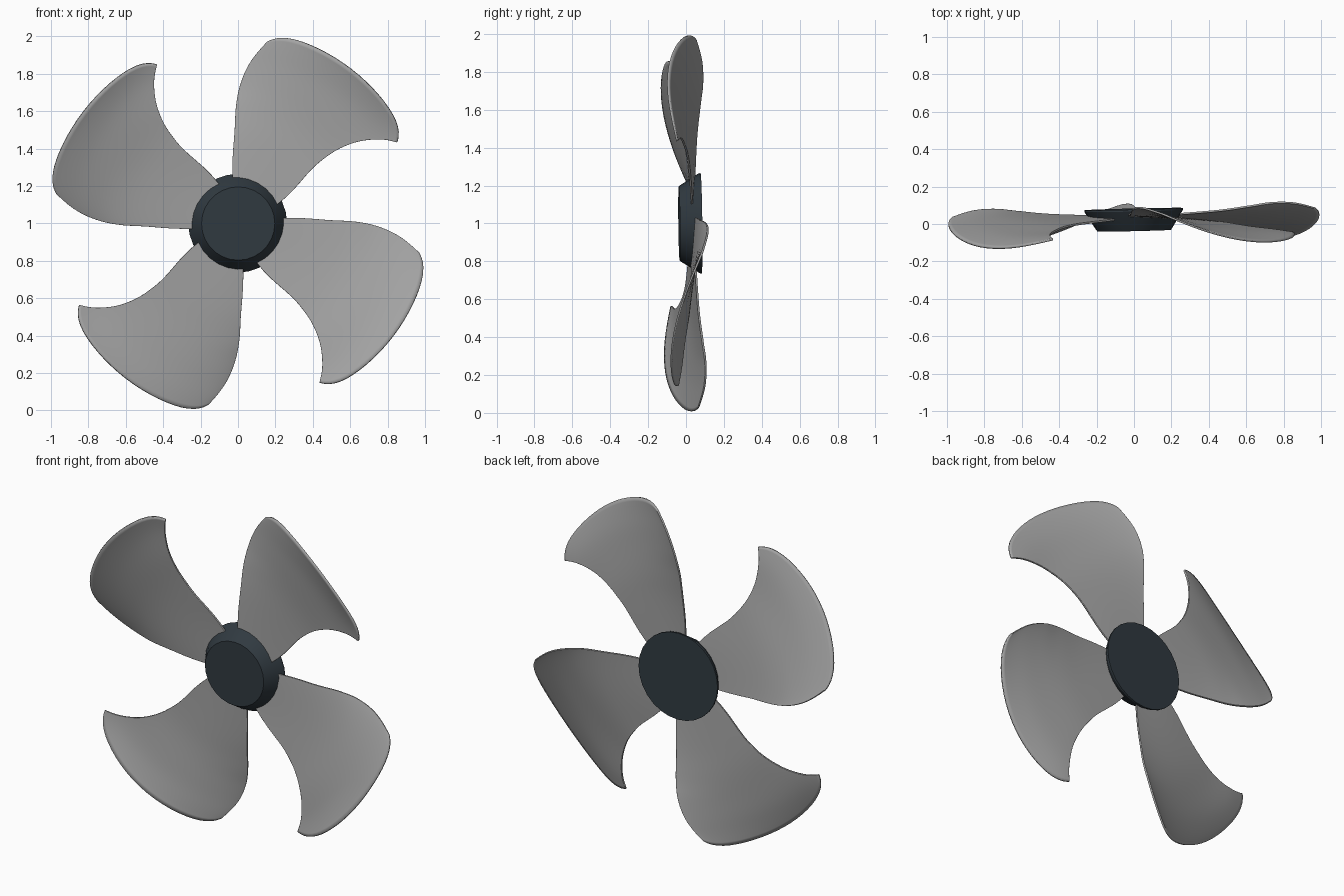
import bpy, bmesh, math
from mathutils import Matrix, Vector

cube = bpy.data.objects.get("Cube")
if cube:
    bpy.data.objects.remove(cube)


def material(name, rgb):
    m = bpy.data.materials.new(name)
    m.use_nodes = True
    m.diffuse_color = (*rgb, 1)
    m.node_tree.nodes["Principled BSDF"].inputs["Base Color"].default_value = (*rgb, 1)
    return m


blade_grey = material("blade grey", (0.37, 0.37, 0.37))
hub_slate = material("hub dark slate", (0.03, 0.042, 0.052))

# The whole rotor leans very slightly on its axle
LEAN = (Matrix.Translation((0, 0, 1)) @ Matrix.Rotation(0.024, 4, 'Z')
        @ Matrix.Rotation(0.012, 4, 'X'))


def finish(name, bm, mat, angle):
    bmesh.ops.recalc_face_normals(bm, faces=bm.faces)
    me = bpy.data.meshes.new(name)
    bm.to_mesh(me)
    bm.free()
    me.materials.append(mat)
    ob = bpy.data.objects.new(name, me)
    bpy.context.collection.objects.link(ob)
    bpy.ops.object.select_all(action='DESELECT')
    ob.select_set(True)
    bpy.context.view_layer.objects.active = ob
    bpy.ops.object.shade_smooth_by_angle(angle=math.radians(angle))
    return ob


def spline(points, t):
    """Catmull-Rom point at t (0..1) along a list of tuples."""
    p = [Vector(q) for q in points]
    n = len(p) - 1
    i = min(int(t * n), n - 1)
    u = t * n - i
    a, b, c, d = p[max(i - 1, 0)], p[i], p[i + 1], p[min(i + 2, n)]
    return 0.5 * (2 * b + (c - a) * u + (2 * a - 5 * b + 4 * c - d) * u**2
                  + (3 * b - a - 3 * c + d) * u**3)


# Blade edges as (radius, angle in degrees, depth), from root to tip
LEADING = [(0.19, 98, 0.045), (0.45, 92.5, 0.06), (0.62, 90.8, 0.08),
           (0.74, 88.8, 0.095), (0.86, 85.5, 0.09), (0.982, 80.7, 0.06)]
TRAILING = [(0.2, 24, 0.03), (0.44, 35, 0.015), (0.6, 37, 0),
            (0.75, 35, -0.025), (0.88, 30.8, -0.045), (0.955, 27.1, -0.062)]
ROWS, COLS = 24, 28


def blade(name, turn):
    bm = bmesh.new()
    grid = []
    for i in range(ROWS + 1):
        t = i / ROWS
        a, b = spline(LEADING, t), spline(TRAILING, t)
        row = []
        for j in range(COLS + 1):
            s = 0.5 - 0.5 * math.cos(math.pi * j / COLS)
            r, ang, y = a.lerp(b, s)
            r += 0.054 * t**3 * (1 - abs(2 * s - 1)**8)   # rounded tip
            y -= 0.092 * t**2 * (1 - (2 * s - 1)**2)      # cupped section
            ang = math.radians(ang + turn)
            row.append(bm.verts.new(LEAN @ Vector(
                (r * math.cos(ang), y, r * math.sin(ang)))))
        grid.append(row)
    for r0, r1 in zip(grid, grid[1:]):
        for j in range(COLS):
            bm.faces.new((r0[j], r0[j + 1], r1[j + 1], r1[j]))
    ob = finish(name, bm, blade_grey, 50)
    # Thin sheet thickness
    mod = ob.modifiers.new("thickness", 'SOLIDIFY')
    mod.thickness = 0.01
    mod.offset = 0


for k, side in enumerate(("top", "left", "bottom", "right")):
    # Model faces -y, so a positive turn goes from the top towards -x
    blade({"left": "right", "right": "left"}.get(side, side) + "_blade", 90 * k)

# Hub: tapered disc, wider at the back
bm = bmesh.new()
SIDES = 28
rings = []
for radius, y in ((0.196, -0.036), (0.201, -0.03), (0.264, 0.07), (0.264, 0.08)):
    rings.append([bm.verts.new(LEAN @ Vector(
        (radius * math.cos(math.tau * k / SIDES), y,
         radius * math.sin(math.tau * k / SIDES)))) for k in range(SIDES)])
for r0, r1 in zip(rings, rings[1:]):
    for k in range(SIDES):
        n = (k + 1) % SIDES
        bm.faces.new((r0[k], r0[n], r1[n], r1[k]))
bm.faces.new(rings[0])
bm.faces.new(rings[-1])
finish("hub", bm, hub_slate, 30)
